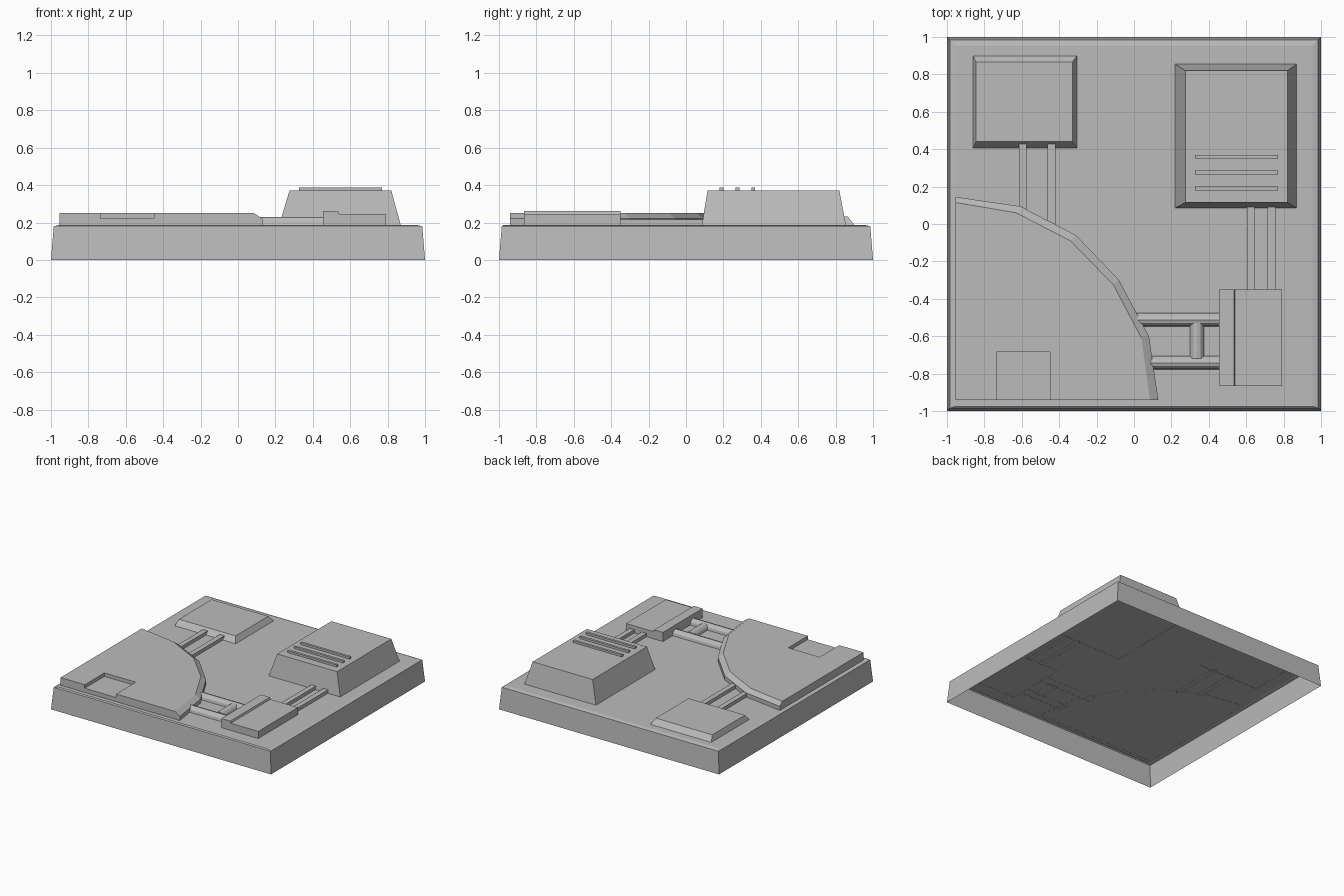
import bpy, bmesh, math

cube = bpy.data.objects.get("Cube")
if cube:
    bpy.data.objects.remove(cube, do_unlink=True)

grey = bpy.data.materials.new("plain grey")
grey.use_nodes = True
colour = (0.5, 0.5, 0.5, 1)
grey.diffuse_color = colour
grey.node_tree.nodes["Principled BSDF"].inputs["Base Color"].default_value = colour

GROUND = 0.186


def loft(name, rings):
    """Skin matching outlines [(points, z), ...]; capped on top, open below."""
    bm = bmesh.new()
    loops = [[bm.verts.new((x, y, z)) for x, y in pts] for pts, z in rings]
    for low, high in zip(loops, loops[1:]):
        n = len(low)
        for i in range(n):
            j = (i + 1) % n
            bm.faces.new((low[i], low[j], high[j], high[i]))
    bm.faces.new(loops[-1])
    mesh = bpy.data.meshes.new(name)
    bm.to_mesh(mesh)
    bm.free()
    mesh.materials.append(grey)
    obj = bpy.data.objects.new(name, mesh)
    bpy.context.collection.objects.link(obj)
    return obj


def rect(x0, x1, y0, y1):
    return [(x0, y0), (x1, y0), (x1, y1), (x0, y1)]


def box(name, x0, x1, y0, y1, top, bottom=GROUND):
    return loft(name, [(rect(x0, x1, y0, y1), bottom), (rect(x0, x1, y0, y1), top)])


def half_pipe(name, start, end, radius, along_x, centre, sides=6):
    """Half-round pipe lying on the base."""
    bm = bmesh.new()
    ends = []
    for s in (start, end):
        ring = []
        for i in range(sides + 1):
            a = math.pi * i / sides
            across = centre + radius * math.cos(a)
            z = GROUND + 0.044 * math.sin(a)
            ring.append(bm.verts.new((s, across, z) if along_x else (across, s, z)))
        ends.append(ring)
        bm.faces.new(ring)
    for i in range(sides):
        bm.faces.new((ends[0][i], ends[0][i + 1], ends[1][i + 1], ends[1][i]))
    bmesh.ops.recalc_face_normals(bm, faces=bm.faces)
    mesh = bpy.data.meshes.new(name)
    bm.to_mesh(mesh)
    bm.free()
    mesh.materials.append(grey)
    obj = bpy.data.objects.new(name, mesh)
    bpy.context.collection.objects.link(obj)


# Hollow base tile, open underneath
loft("base", [(rect(-1, 1, -1, 1), 0),
              (rect(-.985, .985, -.985, .985), .18),
              (rect(-.955, .955, -.975, .955), .187)])

# Tall block with sloping walls and ribs on the roof
loft("tall_block", [(rect(.22, .87, .085, .855), GROUND),
                    (rect(.275, .82, .115, .82), .37)])
for i, y in enumerate((.19, .275, .36)):
    box(f"roof_rib_{i + 1}", .325, .77, y - .01, y + .01, .387, .365)

# Low pad
loft("low_pad", [(rect(-.86, -.305, .405, .9), GROUND),
                 (rect(-.845, -.33, .44, .865), .232)])

# Curved platform: lower step, then bevelled deck with a notch in the front
outer = [(.13, -.94), (.08, -.6), (-.08, -.3), (-.31, -.06), (-.61, .095), (-.955, .145)]
inner = [(.085, -.94), (.04, -.61), (-.11, -.325), (-.34, -.09), (-.63, .06), (-.955, .115)]
corner = [(-.955, -.94)]
notch = [(-.735, -.94), (-.735, -.685), (-.45, -.685), (-.45, -.94)]
loft("platform_step", [(corner + outer, GROUND), (corner + outer, .221)])
loft("platform_deck", [(corner + notch + outer, .221), (corner + notch + inner, .25)])

# Side slab with a raised strip
box("side_slab", .455, .79, -.865, -.35, .246)
loft("slab_strip", [(rect(.455, .542, -.865, -.35), .24),
                    (rect(.455, .535, -.865, -.35), .262)])

# Round pipes between platform and slab, with a cross link
for name, x, y in (("back_pipe", -.02, -.512), ("front_pipe", .06, -.742)):
    half_pipe(name, x, .46, .037, True, y)
half_pipe("pipe_link", -.72, -.53, .038, False, .336)

# Flat ducts
for i, x in enumerate((-.595, -.442)):
    box(f"pad_duct_{i + 1}", x - .021, x + .021, -.02 if i else .05, .43, .215)
for i, x in enumerate((.624, .736)):
    box(f"block_duct_{i + 1}", x - .021, x + .021, -.36, .1, .215)
